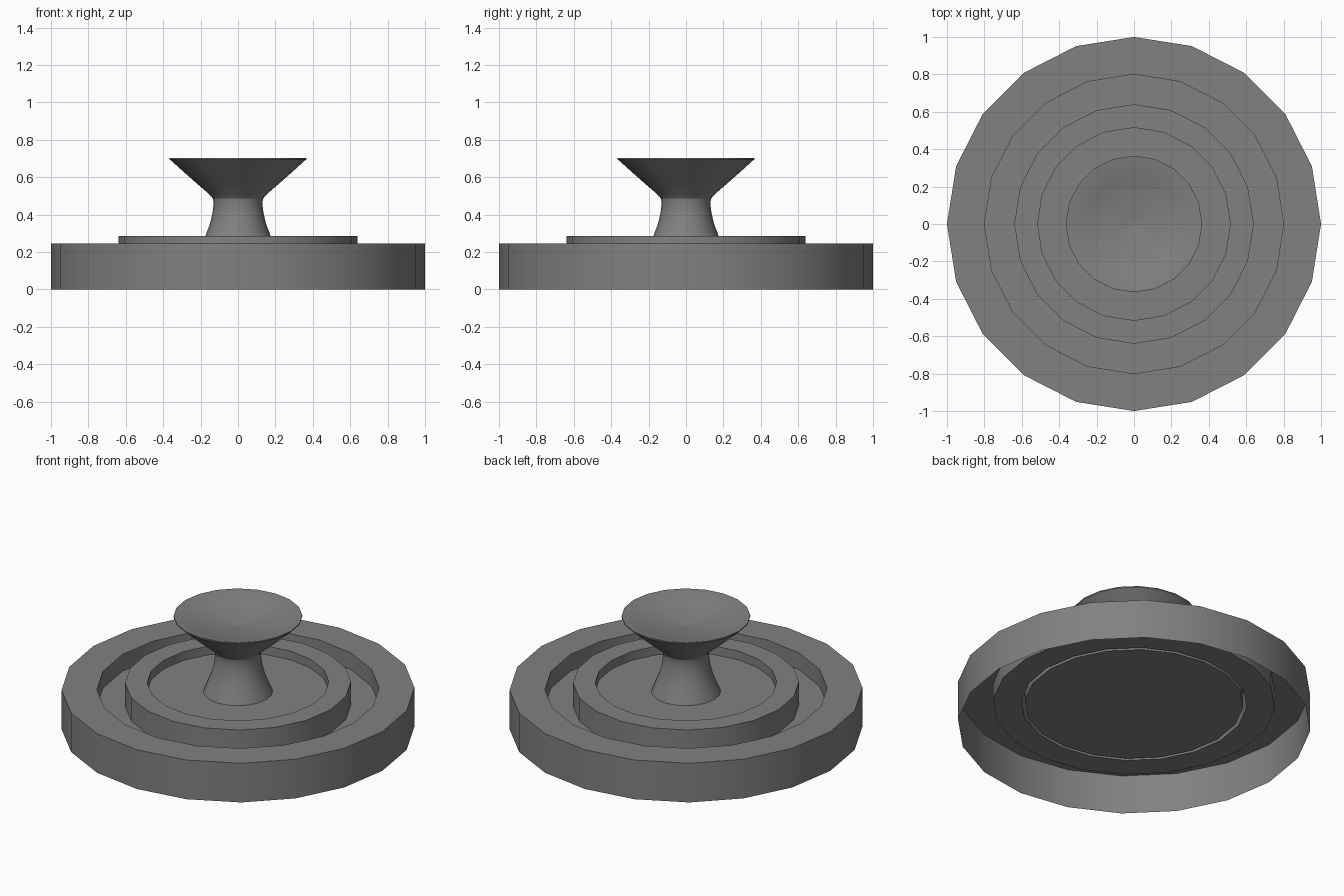
import bpy, bmesh, math

SIDES = 20

old = bpy.data.objects.get("Cube")
if old:
    bpy.data.objects.remove(old, do_unlink=True)

stone = bpy.data.materials.new("grey stone")
stone.use_nodes = True
GREY = (0.22, 0.22, 0.22, 1)
stone.diffuse_color = GREY
stone.node_tree.nodes["Principled BSDF"].inputs["Base Color"].default_value = GREY


def lathe(name, profile):
    """Spin a (radius, height) profile around z; radius 0 makes a pole."""
    bm = bmesh.new()
    rings = []
    for r, z in profile:
        if r == 0:
            rings.append([bm.verts.new((0, 0, z))] * SIDES)
        else:
            angles = [2 * math.pi * i / SIDES for i in range(SIDES)]
            rings.append([bm.verts.new((r * math.cos(a), r * math.sin(a), z)) for a in angles])
    for low, high in zip(rings, rings[1:]):
        for i in range(SIDES):
            j = (i + 1) % SIDES
            corners = dict.fromkeys((low[i], low[j], high[j], high[i]))
            bm.faces.new(list(corners))
    mesh = bpy.data.meshes.new(name)
    bm.to_mesh(mesh)
    bm.free()
    mesh.materials.append(stone)
    ob = bpy.data.objects.new(name, mesh)
    bpy.context.collection.objects.link(ob)
    bpy.ops.object.select_all(action="DESELECT")
    ob.select_set(True)
    bpy.context.view_layer.objects.active = ob
    bpy.ops.object.shade_smooth_by_angle(angle=math.radians(30))
    return ob


# Outer basin: open underneath, with a sunken channel
lathe("outer_basin", [(1, 0), (1, 0.245), (0.8, 0.245), (0.8, 0.14), (0.64, 0.14)])

# Raised inner basin and its floor
lathe("inner_basin", [(0.64, 0.14), (0.64, 0.285), (0.515, 0.285), (0.515, 0.23), (0, 0.23)])

# Core plate closing the inner basin from below
lathe("core_plate", [(0, 0.14), (0.62, 0.14), (0.62, 0.2)])

# Flared pedestal carrying a shallow bowl
lathe("pedestal_bowl", [
    (0.197, 0.23), (0.175, 0.285), (0.15, 0.35), (0.136, 0.41), (0.13, 0.46),
    (0.134, 0.485), (0.155, 0.51), (0.225, 0.57), (0.295, 0.632), (0.365, 0.695),
    (0.365, 0.702), (0.358, 0.702), (0.26, 0.672), (0.14, 0.65), (0.04, 0.643), (0, 0.636),
])
